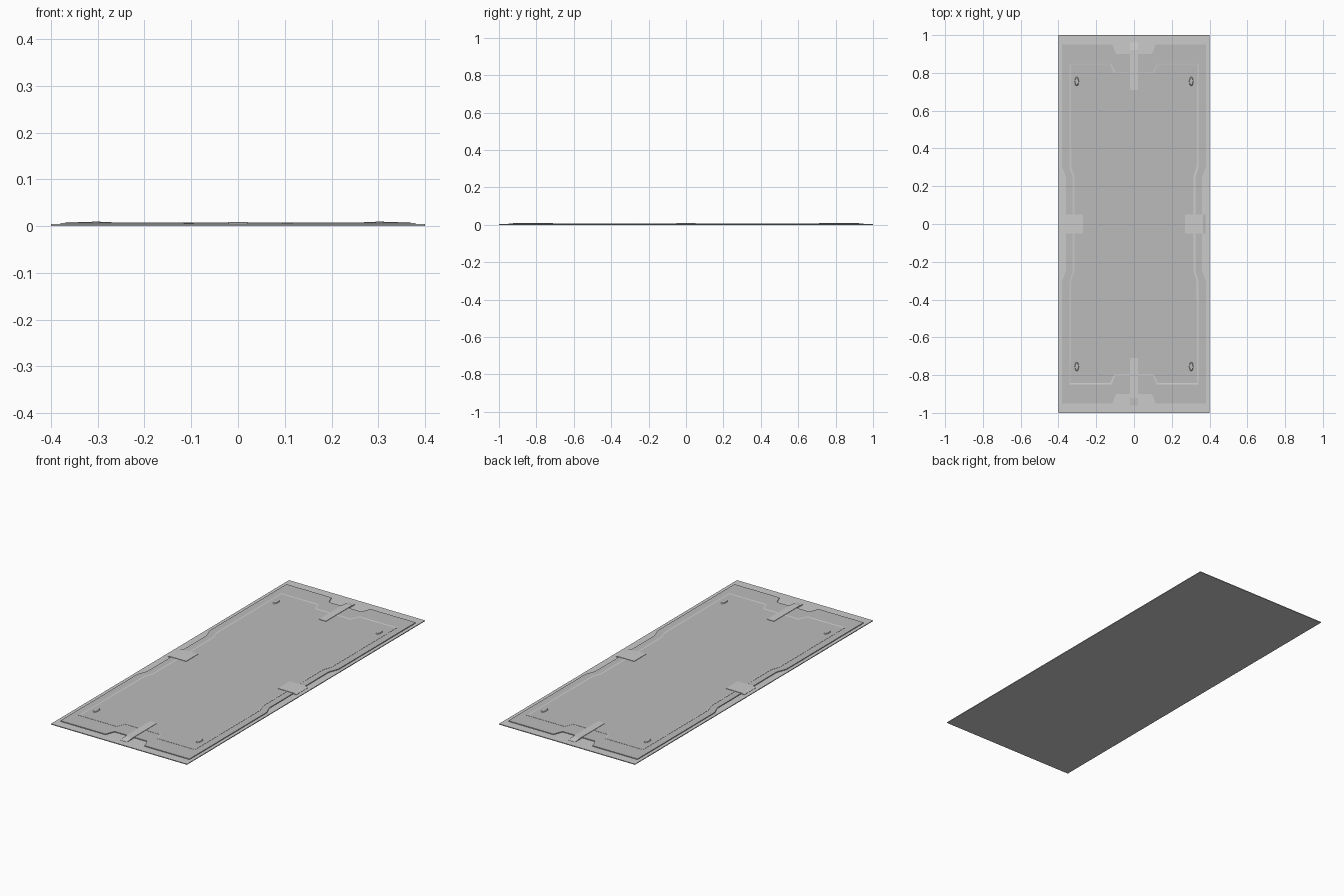
import bpy, bmesh, math

if "Cube" in bpy.data.objects:
    bpy.data.objects.remove(bpy.data.objects["Cube"])

dark = bpy.data.materials.new("dark_grey")
dark.diffuse_color = (0.5, 0.5, 0.5, 1)
dark.use_nodes = True
dark.node_tree.nodes["Principled BSDF"].inputs["Base Color"].default_value = dark.diffuse_color


def mirror_quarter(q):
    """Turn a +x +y quarter outline (right to top) into a full closed loop."""
    left = [(-x, y) for x, y in reversed(q)]
    top = q + left
    return top + [(-x, -y) for x, y in top]


def plate(name, pts, z0, z1, inset=0.0, mat=None):
    """Extrude an outline from z0 to z1, with a narrow chamfer on the top rim."""
    bm = bmesh.new()
    f = bm.faces.new([bm.verts.new((x, y, z0)) for x, y in pts])
    f.normal_update()
    ext = bmesh.ops.extrude_face_region(bm, geom=[f], use_keep_orig=True)
    for v in ext["geom"]:
        if isinstance(v, bmesh.types.BMVert):
            v.co.z = z1
    bmesh.ops.recalc_face_normals(bm, faces=bm.faces[:])
    if inset:
        top = max(bm.faces, key=lambda p: p.calc_center_median().z)
        rim = list(top.verts)
        bmesh.ops.inset_region(bm, faces=[top], thickness=inset)
        for v in rim:
            v.co.z = z1 - 0.0012
    return finish(name, bm, mat)


def finish(name, bm, mat=None):
    me = bpy.data.meshes.new(name)
    bm.to_mesh(me)
    bm.free()
    ob = bpy.data.objects.new(name, me)
    bpy.context.collection.objects.link(ob)
    if mat:
        me.materials.append(mat)
    return ob


def bridge(name, profile, half_width, angle):
    """Extrude a (distance, z) side profile across its width, then turn it."""
    bm = bmesh.new()
    f = bm.faces.new([bm.verts.new((d, -half_width, z)) for d, z in profile])
    ext = bmesh.ops.extrude_face_region(bm, geom=[f], use_keep_orig=True)
    for v in ext["geom"]:
        if isinstance(v, bmesh.types.BMVert):
            v.co.y = half_width
    bmesh.ops.recalc_face_normals(bm, faces=bm.faces[:])
    ob = finish(name, bm)
    ob.rotation_euler.z = angle


def bolt(name, x, y):
    """Low oval bolt head with a chamfered top."""
    bm = bmesh.new()
    bmesh.ops.create_cone(bm, cap_ends=True, segments=12, radius1=1, radius2=0.8, depth=1)
    ob = finish(name, bm, dark)
    ob.scale = (0.011, 0.024, 0.003)
    ob.location = (x, y, 0.0085)


# Thin outer frame slab
plate("base_frame", mirror_quarter([(0.4, 1.0)]), 0.0, 0.004, 0.004)

# Dark raised border with notched ends and waisted sides
plate("dark_border", mirror_quarter([
    (0.36, 0.25), (0.38, 0.30), (0.38, 0.95),
    (0.115, 0.95), (0.095, 0.90)]), 0.001, 0.007, 0, dark)

# Light centre panel
plate("centre_panel", mirror_quarter([
    (0.325, 0.25), (0.342, 0.30), (0.342, 0.85),
    (0.12, 0.85), (0.10, 0.805)]), 0.002, 0.008, 0.012)

# Bridging straps: broad on the long sides, narrow on the ends
side_profile = [(0.27, 0.001), (0.27, 0.009), (0.365, 0.009), (0.378, 0.004), (0.378, 0.001)]
end_profile = [(0.71, 0.001), (0.71, 0.009), (0.92, 0.009), (0.96, 0.004), (0.96, 0.001)]
for i in range(2):
    bridge(f"side_strap_{i + 1}", side_profile, 0.05, math.pi * i)
    bridge(f"end_strap_{i + 1}", end_profile, 0.02, math.pi * (i + 0.5))

# Corner bolts
for sx in (-1, 1):
    for sy in (-1, 1):
        bolt(f"bolt_{'left' if sx < 0 else 'right'}_{'front' if sy < 0 else 'back'}",
             sx * 0.303, sy * 0.755)
